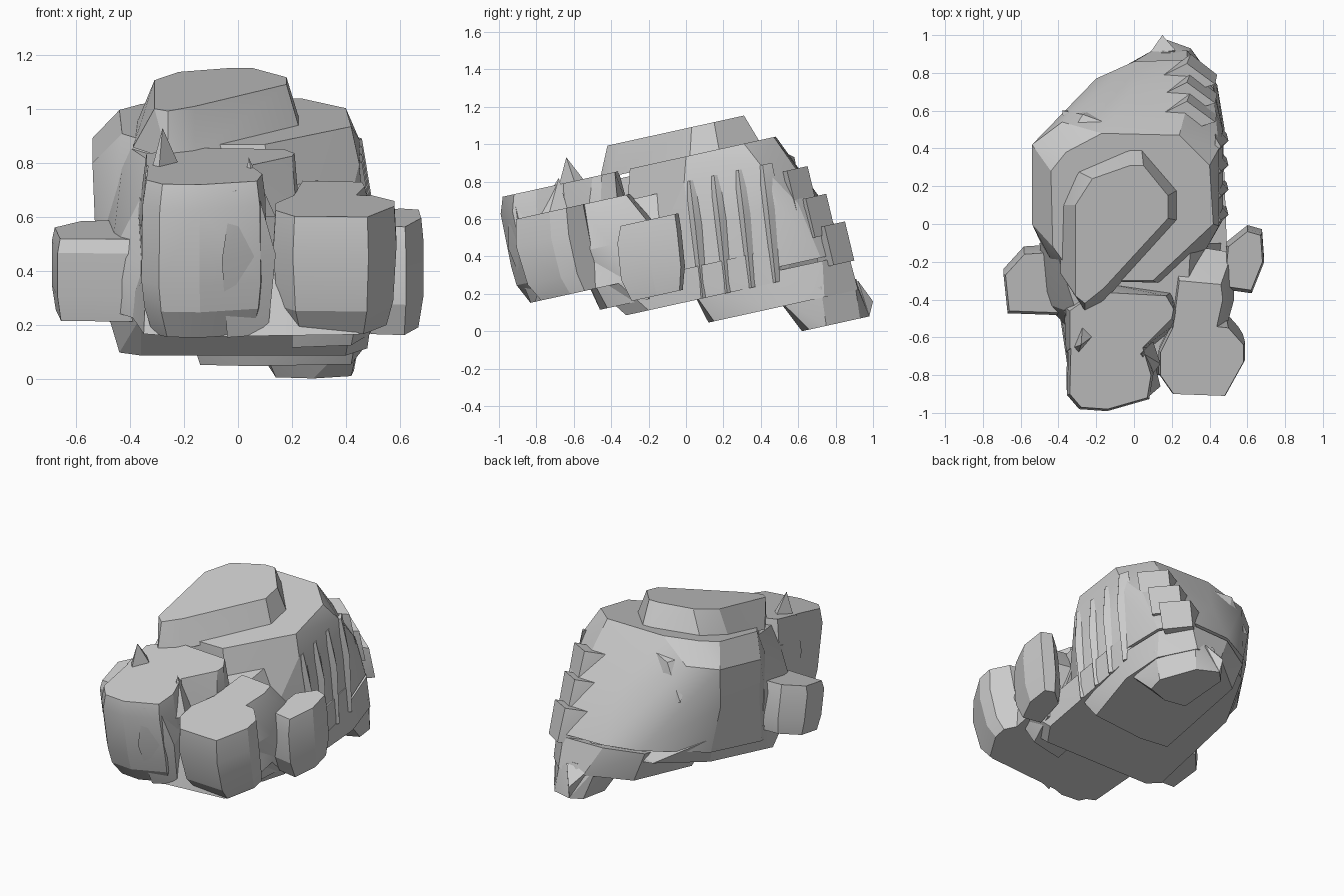
import bpy
import bmesh
import math

default = bpy.data.objects.get("Cube")
if default:
    bpy.data.objects.remove(default, do_unlink=True)

stone = bpy.data.materials.new("stone grey")
stone.use_nodes = True
GREY = (0.6, 0.6, 0.6, 1)
stone.diffuse_color = GREY
stone.node_tree.nodes["Principled BSDF"].inputs["Base Color"].default_value = GREY

# All strata are parallel planes rising towards the back.
TILT = 0.22
CAP, SHELF, LEDGE, MIDDLE, FLOOR, STEP, KEEL, FOOT = (
    1.085, .935, .8, .55, .335, .156, .02, -.136)


def finish(name, bm):
    """Turn a bmesh into a shaded stone object."""
    bmesh.ops.recalc_face_normals(bm, faces=bm.faces)
    mesh = bpy.data.meshes.new(name)
    bm.to_mesh(mesh)
    bm.free()
    mesh.materials.append(stone)
    obj = bpy.data.objects.new(name, mesh)
    bpy.context.collection.objects.link(obj)
    bpy.ops.object.select_all(action="DESELECT")
    obj.select_set(True)
    bpy.context.view_layer.objects.active = obj
    bpy.ops.object.shade_smooth_by_angle(angle=math.radians(20))


def boulder(name, *rings):
    """Convex rock around outlines, each lying on one tilted stratum."""
    bm = bmesh.new()
    for level, outline in rings:
        for x, y in outline:
            bm.verts.new((x, y, level + TILT * y))
    hull = bmesh.ops.convex_hull(bm, input=bm.verts)
    loose = {e for e in hull["geom_interior"] + hull["geom_unused"]
             if isinstance(e, bmesh.types.BMVert)}
    bmesh.ops.delete(bm, geom=list(loose), context="VERTS")
    bmesh.ops.dissolve_limit(bm, angle_limit=math.radians(3),
                             verts=bm.verts, edges=bm.edges)
    finish(name, bm)


def grow(outline, amount, dy=0.0):
    """Scale an outline about its centre and slide it along y."""
    cx = sum(p[0] for p in outline) / len(outline)
    cy = sum(p[1] for p in outline) / len(outline)
    return [(cx + (x - cx) * amount, cy + (y - cy) * amount + dy)
            for x, y in outline]


def shard(name, tip, base):
    """Pointed splinter from a tip to a base outline of 3D points."""
    bm = bmesh.new()
    for point in [tip] + base:
        bm.verts.new(point)
    bmesh.ops.convex_hull(bm, input=bm.verts)
    finish(name, bm)


# Raised cap on the summit
cap = [(-.31, .1), (-.22, .24), (-.02, .31), (.05, .31), (.18, .15),
       (.18, .03), (-.16, -.34), (-.26, -.42), (-.31, -.38)]
cap_foot = [(-.38, .1), (-.3, .28), (-.02, .4), (.04, .4), (.23, .18),
            (.23, .02), (-.16, -.41), (-.26, -.46), (-.39, -.26)]
boulder("summit_cap", (CAP, cap), (SHELF - .02, cap_foot))

# Main mass, flaring down and back
boulder("main_body",
        (SHELF, [(-.44, .28), (-.36, .38), (-.17, .48), (.24, .47),
                 (.4, .31), (.42, .0), (.1, -.3), (-.3, -.3), (-.43, -.12)]),
        (LEDGE, [(-.54, .42), (-.38, .54), (-.54, .0), (-.45, -.17),
                 (.45, .4), (.45, -.01), (.12, -.31)]),
        (MIDDLE, [(-.53, .4), (-.34, .61), (.0, .72), (.3, .7), (.43, .6),
                  (.47, .5), (.47, .02), (-.53, .0), (-.44, -.2), (.2, -.3)]),
        (FLOOR - .1, [(-.46, .4), (-.2, .77), (.0, .86), (.28, .87),
                      (.42, .72), (.47, .5), (.47, .05), (-.48, -.1),
                      (-.4, -.3), (.3, -.28)]))

# Stair of bottom layers, each lower and further back
boulder("upper_step",
        (FLOOR, [(-.48, .4), (-.49, -.32), (-.36, -.48), (.42, -.48),
                 (.5, -.36), (.47, .5), (.1, .8)]),
        (STEP, [(-.42, .35), (-.44, -.27), (-.36, -.32), (.4, -.32),
                (.48, -.2), (.47, .5), (.1, .85), (-.25, .7)]))
boulder("middle_step",
        (STEP + .06, [(-.2, .04), (.45, .03), (.47, .5), (.42, .73),
                      (.28, .87), (.0, .86), (-.22, .74)]),
        (KEEL, [(-.14, .14), (.05, .12), (.42, .15), (.48, .5),
                (.44, .74), (.28, .92), (.1, .92), (-.14, .74)]))
boulder("rear_foot",
        (KEEL + .06, [(.06, .5), (.46, .48), (.44, .72), (.28, .9),
                      (.15, .91), (.04, .86)]),
        (FOOT, [(.14, .64), (.28, .62), (.42, .66), (.43, .75),
                (.3, .93), (.16, .98), (.1, .92)]))
shard("rear_tip", (.15, 1.0, .16),
      [(.08, .9, .25), (.22, .92, .27), (.16, .98, .08), (.15, .8, .14)])

# Front platform carrying the lobes, and the neck behind it
boulder("front_platform",
        (MIDDLE, [(-.34, -.75), (.3, -.75), (.48, -.5), (.48, -.2),
                  (-.36, -.2)]),
        (FLOOR, [(-.35, -.77), (-.2, -.82), (.45, -.78), (.5, -.6),
                 (.5, -.3), (-.42, -.3), (-.36, -.5)]))
boulder("neck",
        (LEDGE - .03, [(-.36, -.5), (-.4, -.1), (.3, -.1), (.28, -.46)]),
        (FLOOR, [(-.38, -.5), (-.46, -.1), (.46, -.1), (.42, -.5)]))
boulder("right_cheek",
        (SHELF - .04, [(-.3, -.48), (-.33, -.3), (-.42, -.12), (-.2, -.2)]),
        (MIDDLE, [(-.36, -.54), (-.47, -.42), (-.5, -.1), (-.2, -.2)]),
        (FLOOR, [(-.36, -.54), (-.46, -.4), (-.48, -.1), (-.2, -.2)]))
boulder("shelf_bridge",
        (SHELF, [(-.34, -.46), (-.2, -.36), (.17, -.38), (.21, -.45),
                 (.2, -.5), (.04, -.66), (-.34, -.66)]),
        (LEDGE - .1, [(-.37, -.44), (-.22, -.3), (.2, -.36), (.23, -.46),
                      (.22, -.53), (.04, -.68), (-.36, -.68)]),
        (FLOOR, [(-.34, -.4), (.2, -.4), (.1, -.66), (-.34, -.66)]))

# Front right lobe
lobe = [(-.33, -.5), (-.34, -.9), (-.28, -.97), (-.14, -.98), (-.06, -.93),
        (.07, -.92), (.09, -.8), (.0, -.68), (.0, -.5)]
boulder("front_lobe_right", (SHELF, lobe), (SHELF - .09, grow(lobe, 1.06)),
        (MIDDLE, grow(lobe, 1.08, .06)), (FLOOR + .11, grow(lobe, 1.03, .08)),
        (FLOOR, grow(lobe, .9, .13)))
boulder("lobe_rib", (SHELF - .03, [(-.02, -.95), (.07, -.92), (.0, -.7)]),
        (MIDDLE + .1, [(-.06, -.95), (.14, -.86), (.1, -.7)]),
        (FLOOR, [(-.04, -.83), (.11, -.78), (.05, -.6)]))

# Front left lobe and its rear half
lobe = [(.14, -.8), (.21, -.9), (.48, -.91), (.52, -.8), (.58, -.73),
        (.58, -.64), (.5, -.55), (.22, -.52), (.14, -.68)]
boulder("front_lobe_left", (LEDGE, lobe),
        (MIDDLE + .1, grow(lobe, 1.04, .01)),
        (FLOOR + .1, grow(lobe, .98, .06)), (FLOOR, grow(lobe, .86, .11)))
boulder("left_saddle",
        (LEDGE, [(.2, -.6), (.43, -.58), (.47, -.4), (.46, -.32),
                 (.24, -.3)]),
        (MIDDLE, [(.2, -.6), (.48, -.58), (.53, -.4), (.52, -.15),
                  (.2, -.1)]),
        (STEP + .06, [(.2, -.46), (.42, -.42), (.5, -.2), (.2, -.1)]))

# Side knobs
knob = [(-.38, -.47), (-.66, -.46), (-.68, -.27), (-.58, -.16), (-.42, -.15)]
boulder("side_knob_right", (.62, knob), (MIDDLE + .02, grow(knob, 1.08)),
        (.4, grow(knob, 1.08, .03)), (FLOOR - .03, grow(knob, .97, .04)))
knob = [(.48, -.33), (.62, -.35), (.68, -.2), (.67, -.06), (.6, -.04),
        (.5, -.12)]
boulder("side_knob_left", (.64, knob), (MIDDLE, grow(knob, 1.1)),
        (.35, grow(knob, 1.1, .02)), (FLOOR - .11, grow(knob, .88, .04)))

# Splinters standing on the lobes and shoulder
shard("tall_splinter", (-.28, -.64, .93),
      [(-.34, -.66, .7), (-.2, -.58, .75), (-.27, -.5, .75), (-.3, -.7, .7)])
shard("short_splinter", (.04, -.68, .82),
      [(.0, -.72, .6), (.14, -.74, .6), (.08, -.82, .6), (.1, -.62, .6)])
shard("shoulder_splinter", (-.27, .58, .93),
      [(-.36, .44, .95), (-.16, .54, .95), (-.38, .6, .7), (-.2, .62, .7)])

# Slanting ribs down the left flank
for i in range(4):
    y = .02 + i * .13
    boulder(f"flank_rib_{i + 1}",
            (LEDGE, [(.43, y - .04), (.46, y), (.43, y + .05)]),
            (MIDDLE, [(.44, y - .02), (.5, y + .03), (.44, y + .1)]),
            (STEP, [(.42, y + .02), (.49, y + .07), (.42, y + .15)]))

# Ledges stepping diagonally across the rear left corner
for i in range(3):
    level = LEDGE - .06 - i * .17
    y = .5 + i * .1
    boulder(f"rear_ledge_{i + 1}",
            (level, [(.14, y + .08), (.28, y + .15), (.43, y + .04), (.3, y)]),
            (level - .22, [(.16, y + .1), (.3, y + .2), (.44, y + .09),
                           (.3, y)]))
